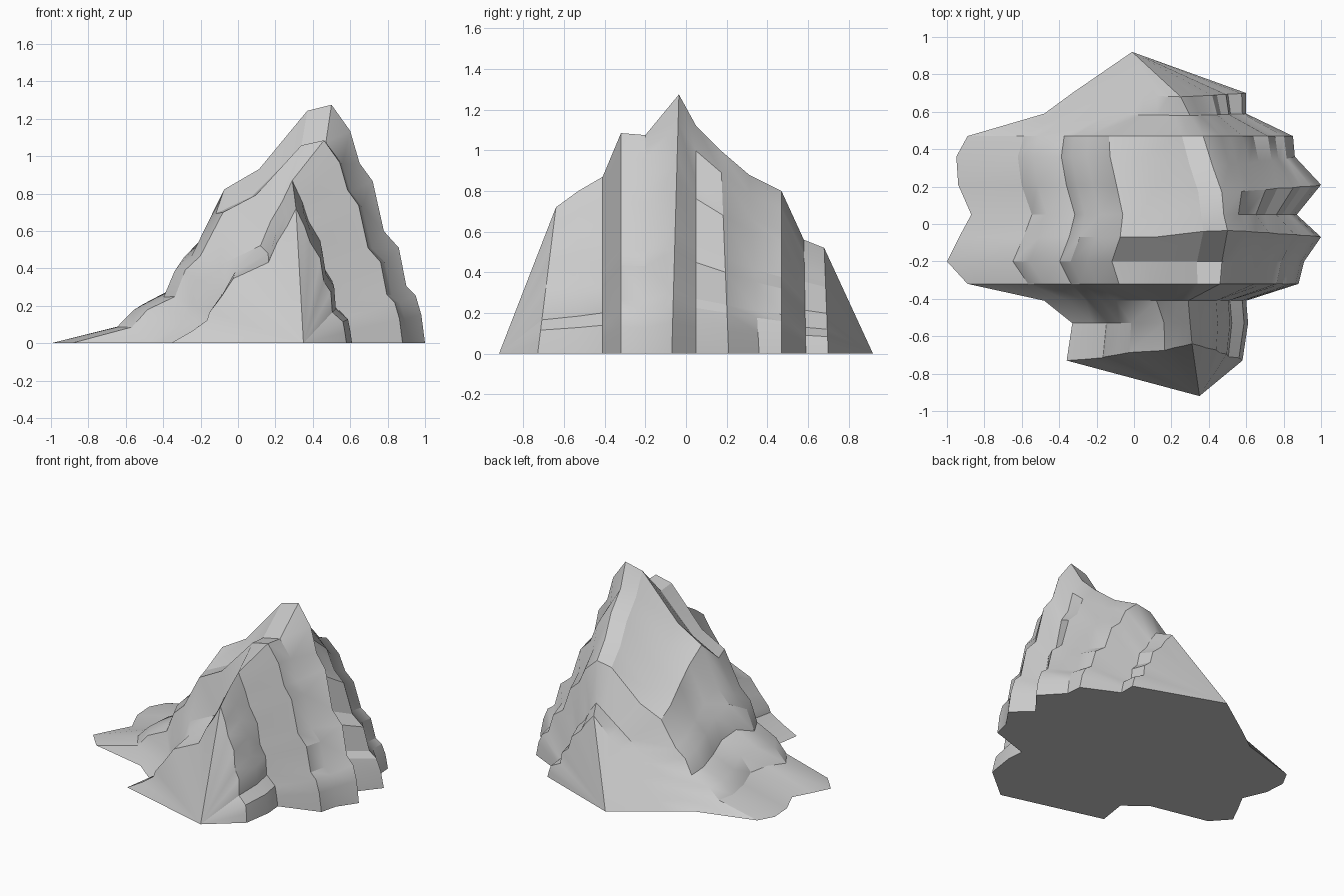
import bpy, bmesh, math

if "Cube" in bpy.data.objects:
    bpy.data.objects.remove(bpy.data.objects["Cube"])

# Slope shapes: (fraction from foot to peak, fraction of peak height)
LEFT_MAIN = [(0, 0), (.24, .08), (.3, .165), (.41, .23), (.45, .36), (.51, .43),
             (.6, .645), (.73, .73), (.91, .975)]
LEFT_FRONT = [(0, 0), (.17, .09), (.29, .17), (.31, .23), (.4, .34), (.5, .48),
              (.78, .6), (.85, .75), (.93, .87)]
LEFT_BACK = [(i / 9, i / 9) for i in range(9)]
# Slope shapes: (fraction from peak to foot, fraction of peak height)
RIGHT_MAIN = [(.2, .89), (.3, .755), (.44, .68), (.56, .47), (.72, .4), (.8, .24),
              (.9, .2), (.96, .12), (1, 0)]
RIGHT_FRONT = [(.17, .87), (.28, .75), (.48, .63), (.55, .46), (.69, .38), (.72, .23),
               (.93, .16), (.97, .08), (1, 0)]

SHAPES = {"main": (LEFT_MAIN, RIGHT_MAIN), "front": (LEFT_FRONT, RIGHT_FRONT),
          "back": (LEFT_BACK, RIGHT_FRONT)}

# Slices front to back: shape, y, left foot, right foot, peak x, peak z, lean of peak in y
SLICES = [
    ("front", -.73, -.36, .58, .31, .72, .09),
    ("front", -.53, -.33, .61, .30, .80, 0),
    ("front", -.41, -.48, .60, .29, .87, 0),
    ("main", -.32, -.89, .88, .46, 1.085, 0),
    ("main", -.20, -1.0, .91, .47, 1.075, 0),
    ("main", -.07, -.935, 1.0, .50, 1.275, .035),
    ("main", .05, -.87, .87, .48, 1.12, .0),
    ("main", .21, -.94, 1.0, .47, 1.00, -.04),
    ("main", .36, -.95, .86, .42, .88, -.05),
    ("main", .47, -.89, .85, .37, .80, 0),
    ("back", .59, -.48, .60, .30, .56, -.01),
    ("back", .70, -.33, .60, .25, .52, -.02),
]


def slice_points(shape, y, xl, xr, px, pz, lean):
    left, right = SHAPES[shape]
    pts = []
    for f, h in left:
        # main slices only lean close to the crest on the left
        k = h if shape != "main" else max(0, (h - .8) / .2)
        pts.append((xl + (px - xl) * f, y + lean * k, pz * h))
    pts.append((px, y + lean, pz))
    for f, h in right:
        pts.append((px + (xr - px) * f, y + lean * h, pz * h))
    return pts


# Rock hill: loft the slices, then taper each end to a point on the ground
bm = bmesh.new()
rows = [[bm.verts.new(p) for p in slice_points(*s)] for s in SLICES]
for a, b in zip(rows, rows[1:]):
    for i in range(len(a) - 1):
        bm.faces.new((a[i], a[i + 1], b[i + 1], b[i]))
front_tip = bm.verts.new((.35, -.92, 0))
back_tip = bm.verts.new((-.01, .92, 0))
for row, tip in ((rows[0], front_tip), (rows[-1], back_tip)):
    for a, b in zip(row, row[1:]):
        bm.faces.new((tip, a, b))

# Flat underside
bm.faces.new([front_tip] + [r[-1] for r in rows] + [back_tip] + [r[0] for r in reversed(rows)])
bmesh.ops.recalc_face_normals(bm, faces=bm.faces)

mesh = bpy.data.meshes.new("rock_hill")
bm.to_mesh(mesh)
bm.free()
hill = bpy.data.objects.new("rock_hill", mesh)
bpy.context.collection.objects.link(hill)
bpy.context.view_layer.objects.active = hill
hill.select_set(True)
bpy.ops.object.shade_smooth_by_angle(angle=math.radians(30))
